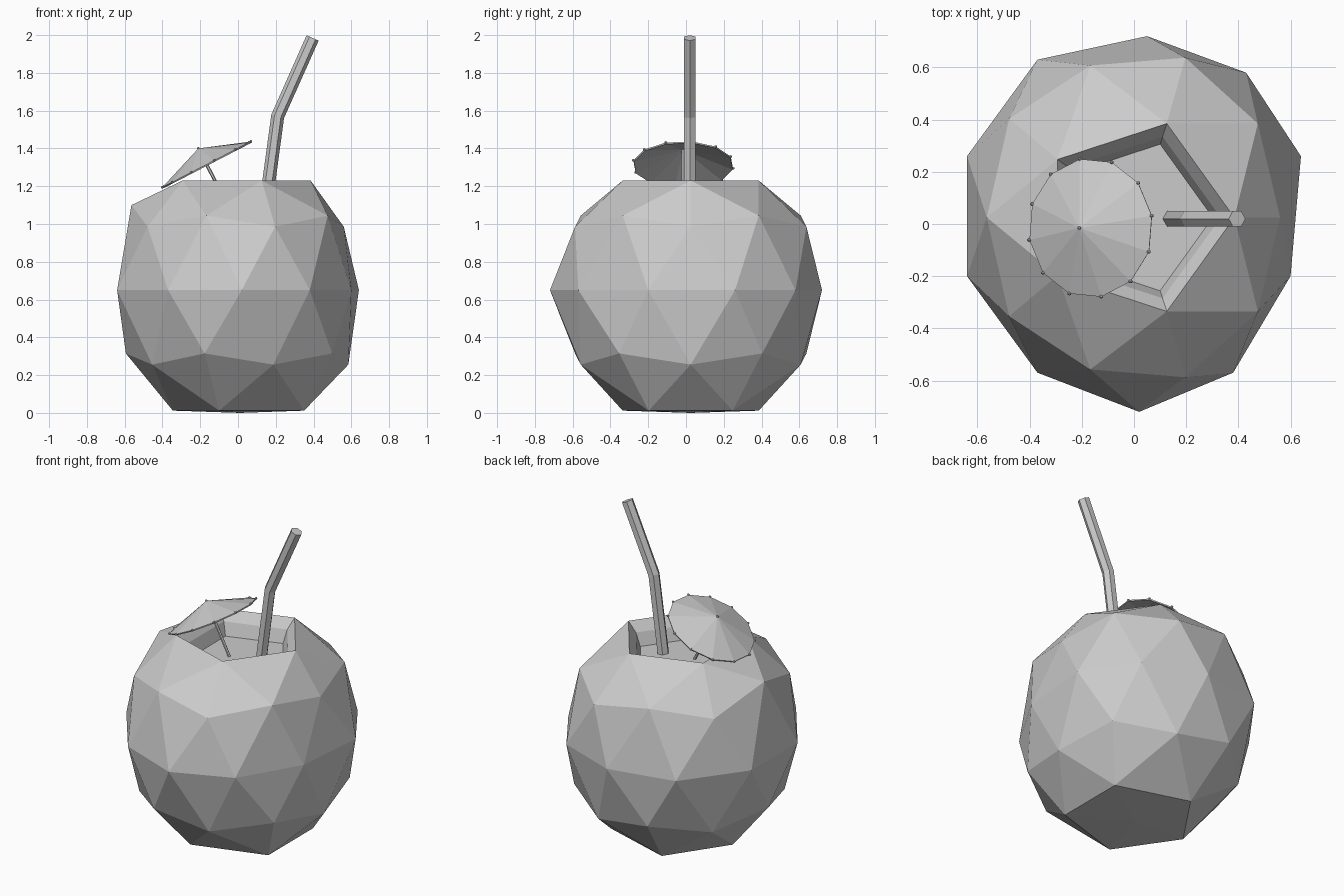
import bpy, bmesh, math
from mathutils import Vector, Matrix

cube = bpy.data.objects.get("Cube")
if cube:
    bpy.data.objects.remove(cube)

grey = bpy.data.materials.new("plain grey")
grey.use_nodes = True
COLOUR = (0.6, 0.6, 0.6, 1)
grey.diffuse_color = COLOUR
grey.node_tree.nodes["Principled BSDF"].inputs["Base Color"].default_value = COLOUR


def finish(bm, name):
    bmesh.ops.recalc_face_normals(bm, faces=bm.faces)
    mesh = bpy.data.meshes.new(name)
    bm.to_mesh(mesh)
    bm.free()
    mesh.materials.append(grey)
    obj = bpy.data.objects.new(name, mesh)
    bpy.context.scene.collection.objects.link(obj)
    return obj


def tube(name, path, radius, sides=6):
    """Capped flat-sided tube through the path points."""
    bm = bmesh.new()
    rings = []
    for i, p in enumerate(path):
        direction = path[min(i + 1, len(path) - 1)] - path[max(i - 1, 0)]
        turn = Vector((0, 0, 1)).rotation_difference(direction.normalized())
        rings.append([bm.verts.new(p + turn @ Vector((
            radius * math.cos(math.tau * k / sides),
            radius * math.sin(math.tau * k / sides), 0))) for k in range(sides)])
    for low, high in zip(rings, rings[1:]):
        for k in range(sides):
            n = (k + 1) % sides
            bm.faces.new((low[k], low[n], high[n], high[k]))
    bm.faces.new(rings[0][::-1])
    bm.faces.new(rings[-1])
    return finish(bm, name)


# Coconut shell: faceted ball with an irregular waist and a flat base
R, MID, RIM, FLOOR = 0.75, 0.65, 1.23, 1.09
waist = [(.64, .26), (.43, .58), (.05, .72), (-.37, .63), (-.64, .26),
         (-.64, -.2), (-.37, -.57), (.02, -.72), (.38, -.57), (.6, -.2)]
bm = bmesh.new()
bmesh.ops.create_icosphere(bm, subdivisions=2, radius=1)
pole = max(bm.verts, key=lambda v: v.co.z)
for v in bm.verts:
    x, y, z = v.co
    if abs(z) < 0.1:
        slot = int((math.atan2(y, x) % math.tau) / math.tau * 10)
        v.co = (*waist[slot], MID)
        continue
    v.co = (x * R * 0.9 + 0.01, y * R * 0.96 + 0.025, MID + z * R)
    if z > 0.8:                      # rim of the opening
        v.co.x, v.co.z = x * R * 0.95 + 0.01, RIM
    elif z < -0.95:                  # centre of the base
        v.co.z = 0
    elif z < -0.8 and x > 0.1:
        v.co.x = 0.35
    elif z > 0 and x < -0.8:         # raised shoulder
        v.co.z = 1.1
    elif z > 0 and x > 0.8:
        v.co.x = 0.56
bmesh.ops.delete(bm, geom=[pole], context='VERTS')

# Cut wall inside the opening, stepping in towards the filling
centre = Vector((0.01, 0.025, 0))
edges = [e for e in bm.edges if e.is_boundary]
for scale, height in ((0.86, 1.17), (0.78, FLOOR)):
    out = bmesh.ops.extrude_edge_only(bm, edges=edges)["geom"]
    edges = [g for g in out if isinstance(g, bmesh.types.BMEdge)]
    for v in {v for e in edges for v in e.verts}:
        factor = scale if scale > 0.8 else 0.78 / 0.86
        v.co = centre + (v.co - centre) * factor
        v.co.z = height
bmesh.ops.contextual_create(bm, geom=edges)
finish(bm, "coconut_shell")

# Bent straw
tube("straw", [Vector((.145, .02, FLOOR)), Vector((.21, .02, 1.57)),
               Vector((.395, .02, 1.985))], 0.035)

# Paper umbrella: tilted shallow cone with beads on the rib tips
apex = Vector((-.21, -.015, 1.4))
axis = Vector((-.46, 0, .89)).normalized()
tilt = Vector((0, 0, 1)).rotation_difference(axis).to_matrix().to_4x4()
place = Matrix.Translation(apex) @ tilt
SIDES, RADIUS, DROP = 12, 0.268, 0.095
tips = [Vector((RADIUS * math.cos(a), RADIUS * math.sin(a), -DROP))
        for a in (math.radians(10 + 30 * k) for k in range(SIDES))]
bm = bmesh.new()
top = bm.verts.new((0, 0, 0))
rim = [bm.verts.new(t) for t in tips]
for k in range(SIDES):
    bm.faces.new((top, rim[k], rim[(k + 1) % SIDES]))
bm.transform(place)
canopy = finish(bm, "umbrella_canopy")
solid = canopy.modifiers.new("paper thickness", 'SOLIDIFY')
solid.thickness = 0.008

bm = bmesh.new()
for p in tips + [Vector((0, 0, 0))]:
    bmesh.ops.create_icosphere(bm, subdivisions=1, radius=0.008,
                               matrix=place @ Matrix.Translation(p))
finish(bm, "umbrella_beads")

# Umbrella stick runs from the apex down to the filling
length = (apex.z - FLOOR) / axis.z
tube("umbrella_stick", [apex - axis * length, apex - axis * 0.01], 0.009)
